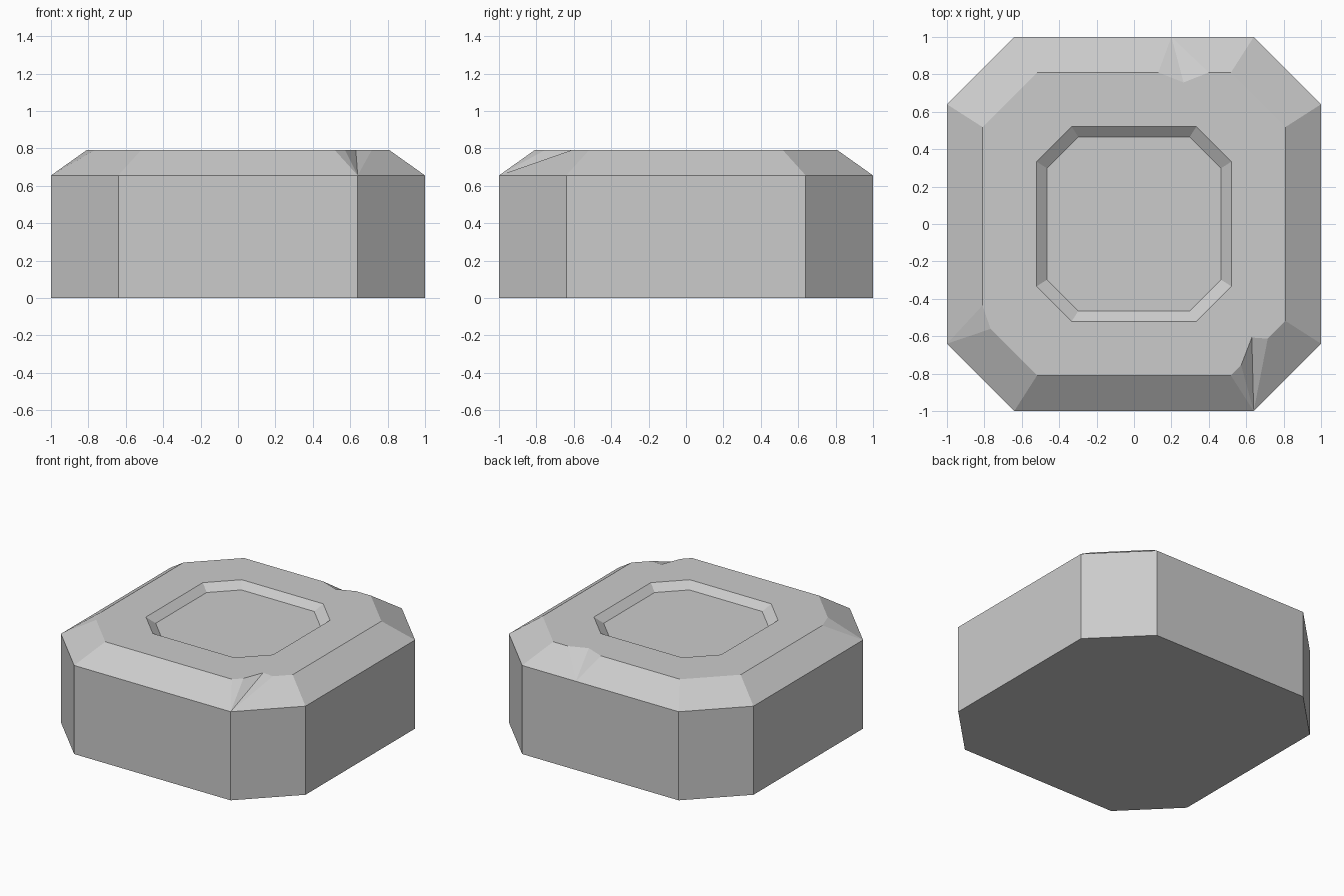
import bpy, bmesh

if "Cube" in bpy.data.objects:
    bpy.data.objects.remove(bpy.data.objects["Cube"])

# Block outline, counter-clockwise from front right (fifth point: tip of the back chip)
OUTLINE = [(.64, -1), (1, -.64), (1, .64), (.64, 1), (.2, 1),
           (-.64, 1), (-1, .64), (-1, -.64), (-.64, -1)]
SHOULDER_Z, TOP_Z, PANEL_Z = .655, .79, .745

# Chips: rim points that replace the plain rim corner above an outline point
CHIPS = {
    0: [(.518, -.81), (.573, -.755), (.63, -.607), (.715, -.613)],
    4: [(.40, .81), (.265, .757), (.13, .81)],
    7: [(-.81, -.435), (-.767, -.561)],
}

bm = bmesh.new()


def ring(scale, z):
    return [bm.verts.new((x * scale, y * scale, z)) for x, y in OUTLINE]


def stitch(loop, groups):
    """Join a loop to groups of verts; each group fans out from one loop vert."""
    n = len(loop)
    for k in range(n):
        g, m = groups[k], (k + 1) % n
        for a, b in zip(g, g[1:]):
            bm.faces.new((loop[k], a, b))
        bm.faces.new((loop[k], loop[m], groups[m][0], g[-1]))


def single(loop):
    return [[v] for v in loop]


# Side walls
base = ring(1, 0)
shoulder = ring(1, SHOULDER_Z)
bm.faces.new(base)
stitch(base, single(shoulder))

# Sloped top edge with chips
rim = []
for i, (x, y) in enumerate(OUTLINE):
    points = CHIPS.get(i, [(x * .81, y * .81)])
    rim.append([bm.verts.new((px, py, TOP_Z)) for px, py in points])
stitch(shoulder, rim)

# Flat top border and sunken panel
lip = ring(.52, TOP_Z)
panel = ring(.465, PANEL_Z)
stitch(lip, rim)
stitch(lip, single(panel))
bm.faces.new(panel)

bmesh.ops.recalc_face_normals(bm, faces=bm.faces[:])
mesh = bpy.data.meshes.new("chipped_stone_block")
bm.to_mesh(mesh)
bm.free()
block = bpy.data.objects.new("chipped_stone_block", mesh)
bpy.context.collection.objects.link(block)
